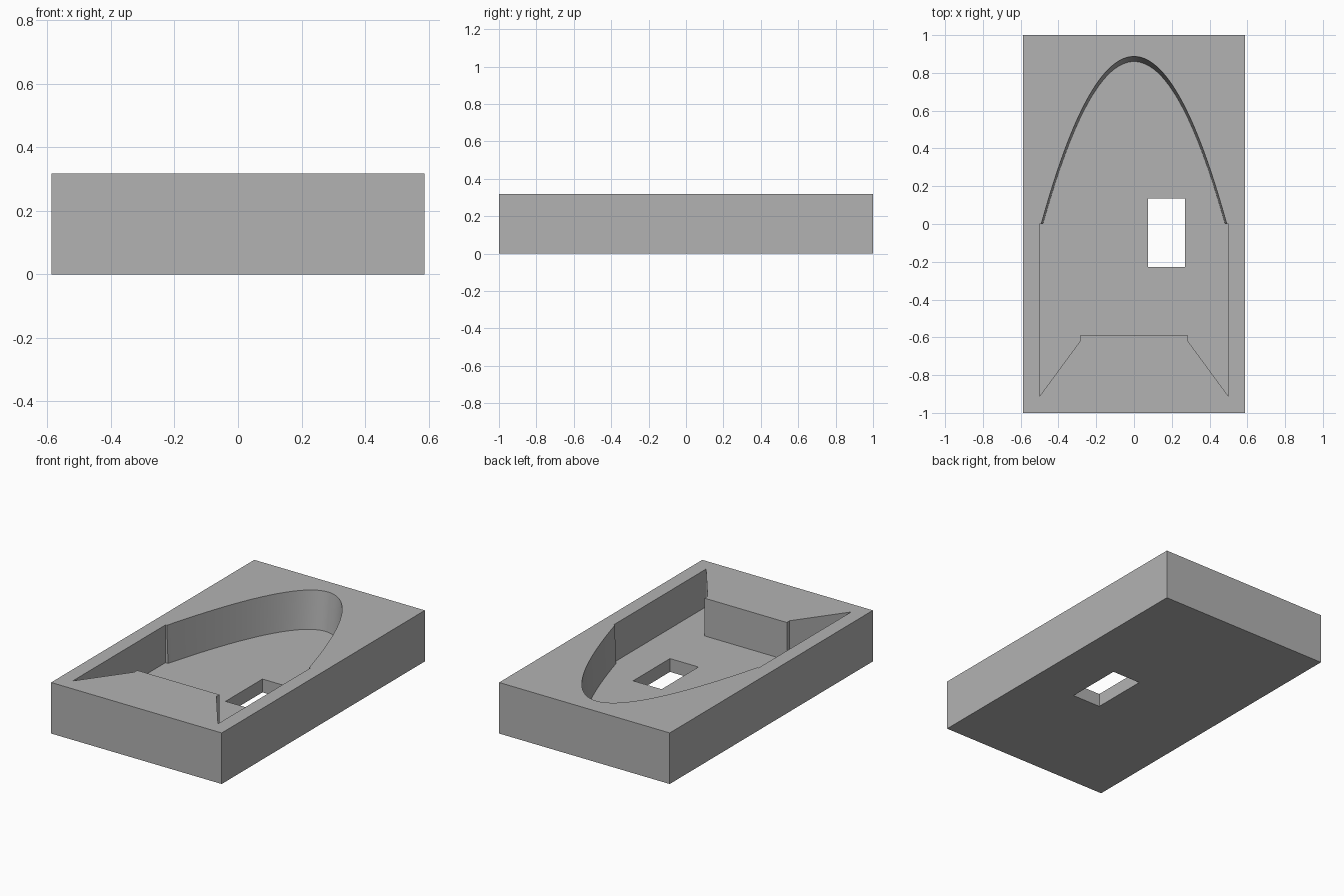
import bpy
import bmesh
import math

W, L, H = 0.588, 1.0, 0.318    # half width, half length, height
FLOOR = 0.083                  # pocket floor height
OVER = 0.05                    # how far cutters pass the surface
SEGMENTS = 64

cube = bpy.data.objects.get("Cube")
if cube:
    bpy.data.objects.remove(cube, do_unlink=True)

grey = bpy.data.materials.new("plain_grey")
grey.use_nodes = True
grey.diffuse_color = (0.448, 0.448, 0.448, 1)
grey.node_tree.nodes["Principled BSDF"].inputs["Base Color"].default_value = grey.diffuse_color


def loft(name, lower, upper, z0, z1):
    """Closed solid between two outlines with equal point counts."""
    bm = bmesh.new()
    a = [bm.verts.new((x, y, z0)) for x, y in lower]
    b = [bm.verts.new((x, y, z1)) for x, y in upper]
    bm.faces.new(a[::-1])
    bm.faces.new(b)
    n = len(a)
    for i in range(n):
        j = (i + 1) % n
        bm.faces.new((a[i], a[j], b[j], b[i]))
    bmesh.ops.recalc_face_normals(bm, faces=bm.faces)
    mesh = bpy.data.meshes.new(name)
    bm.to_mesh(mesh)
    bm.free()
    mesh.materials.append(grey)
    obj = bpy.data.objects.new(name, mesh)
    bpy.context.collection.objects.link(obj)
    return obj


def rectangle(x0, x1, y0, y1):
    return [(x0, y0), (x1, y0), (x1, y1), (x0, y1)]


def pocket_outline(z):
    """Straight front with two pointed corners, parabolic back that flares upward."""
    t = (z - FLOOR) / (H - FLOOR)
    half, apex = 0.482 + 0.009 * t, 0.86 + 0.027 * t
    right = [(0.283, -0.588), (0.283, -0.617), (0.5, -0.912), (0.5, 0)]
    arc = []
    for i in range(SEGMENTS + 1):
        u = 1 - 2 * i / SEGMENTS
        arc.append((half * u, apex * (1 - u * u)))
    left = [(-x, y) for x, y in reversed(right)]
    return right + arc + left


def cut(target, cutter):
    mod = target.modifiers.new(cutter.name, "BOOLEAN")
    mod.operation = "DIFFERENCE"
    mod.solver = "EXACT"
    mod.object = cutter
    bpy.context.view_layer.objects.active = target
    bpy.ops.object.modifier_apply(modifier=mod.name)
    bpy.data.objects.remove(cutter, do_unlink=True)


# Block
slab = rectangle(-W, W, -L, L)
block = loft("recessed_block", slab, slab, 0, H)

# Pocket
top = H + OVER
cut(block, loft("pocket_cutter", pocket_outline(FLOOR), pocket_outline(top), FLOOR, top))

# Rectangular opening through the floor
opening = rectangle(0.074, 0.27, -0.228, 0.135)
cut(block, loft("opening_cutter", opening, opening, -OVER, top))

# Smooth curved wall, sharp corners
bpy.ops.object.select_all(action="DESELECT")
block.select_set(True)
bpy.context.view_layer.objects.active = block
bpy.ops.object.shade_smooth_by_angle(angle=math.radians(25))
